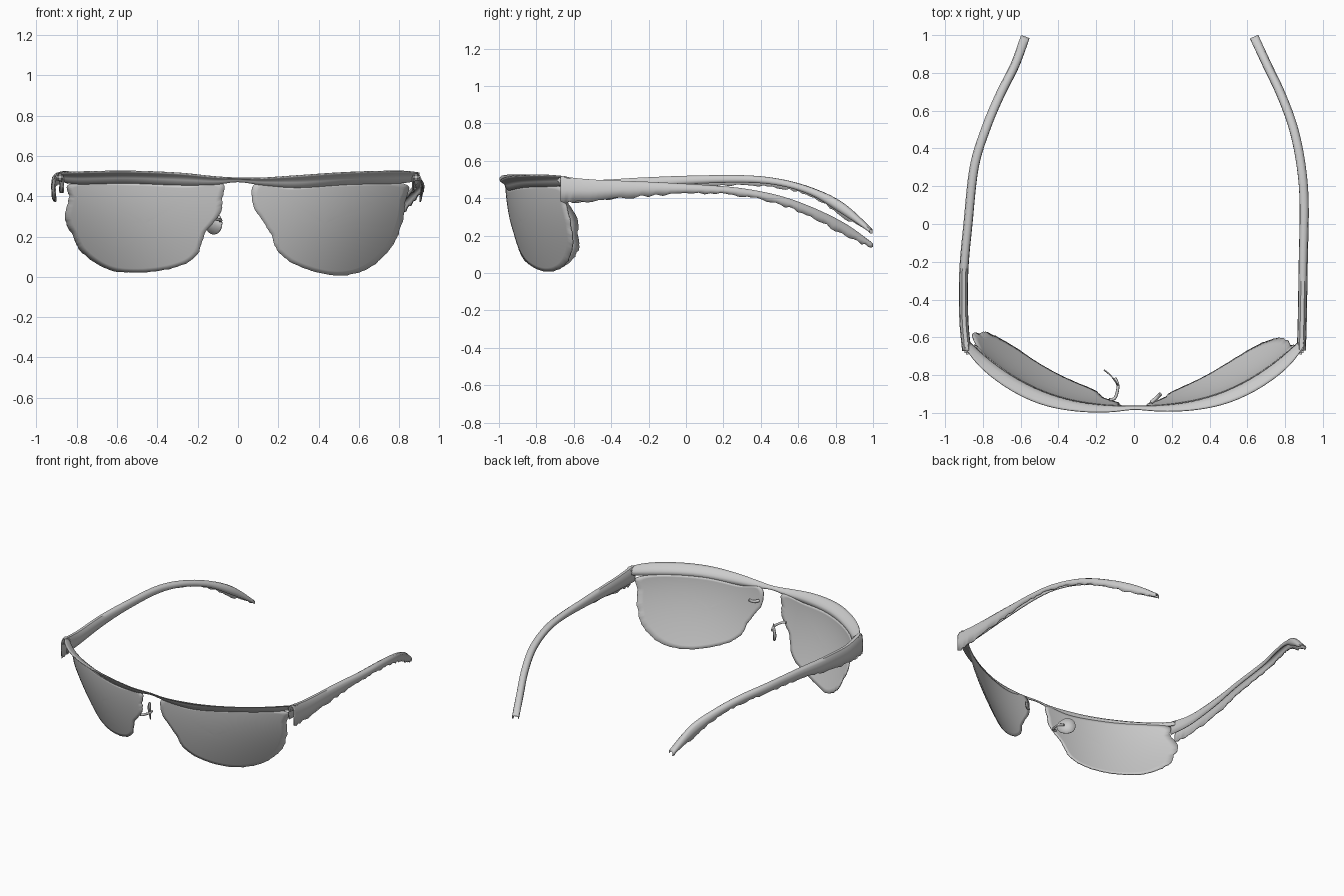
import bpy
import bmesh
import random
from mathutils import Vector

random.seed(4)
cube = bpy.data.objects.get("Cube")
if cube:
    bpy.data.objects.remove(cube)

grey = bpy.data.materials.new("plain grey")
grey.use_nodes = True
grey.diffuse_color = (0.6, 0.6, 0.6, 1)
grey.node_tree.nodes["Principled BSDF"].inputs["Base Color"].default_value = (0.6, 0.6, 0.6, 1)


def smooth_path(points, steps=6, closed=False):
    """Catmull-Rom curve through points of any dimension."""
    pts = [Vector(p) for p in points]
    n = len(pts)

    def at(i):
        return pts[i % n] if closed else pts[max(0, min(n - 1, i))]

    path = []
    for i in range(n if closed else n - 1):
        a, b, c, d = (at(i + k) for k in (-1, 0, 1, 2))
        for k in range(steps):
            t = k / steps
            path.append(0.5 * (2 * b + (c - a) * t + (2 * a - 5 * b + 4 * c - d) * t ** 2
                               + (3 * b - a - 3 * c + d) * t ** 3))
    if not closed:
        path.append(pts[-1])
    return path


def finish(name, bm, thickness=0.0):
    """Turn a bmesh into a smooth shaded grey object."""
    bmesh.ops.recalc_face_normals(bm, faces=bm.faces)
    mesh = bpy.data.meshes.new(name)
    bm.to_mesh(mesh)
    bm.free()
    mesh.materials.append(grey)
    obj = bpy.data.objects.new(name, mesh)
    bpy.context.collection.objects.link(obj)
    bpy.ops.object.select_all(action="DESELECT")
    obj.select_set(True)
    bpy.context.view_layer.objects.active = obj
    bpy.ops.object.shade_smooth_by_angle(angle=0.9)
    if thickness:
        shell = obj.modifiers.new("shell", "SOLIDIFY")
        shell.thickness = thickness
        shell.offset = 0


def sheet(name, sections, thickness):
    """Skin a row of open cross-sections."""
    bm = bmesh.new()
    rows = [[bm.verts.new(p) for p in s] for s in sections]
    for a, b in zip(rows, rows[1:]):
        for i in range(len(a) - 1):
            bm.faces.new((a[i], a[i + 1], b[i + 1], b[i]))
    finish(name, bm, thickness)


def wrap(x):
    """Depth of the wraparound front at the brow."""
    return -0.965 + 0.48 * abs(x) ** 2.5


def lens_depth(x, z):
    drop = max(0, (0.5 - z) / 0.5)
    return wrap(x) + (0.1 + 0.2 * x * x) * drop ** 1.7


# Lenses: bowed shells filled inwards from their outlines
def lens(name, outline):
    edge = smooth_path(outline, 8, True)
    center = sum(edge, Vector((0, 0))) / len(edge)
    bm = bmesh.new()
    rings = []
    for r in range(12):
        ring = []
        for p in edge:
            jag = random.uniform(-0.008, 0.008) if r == 0 and p.y < 0.42 else 0
            q = center + (p - center) * (1 - r / 12 + jag)
            ring.append(bm.verts.new((q.x, lens_depth(q.x, q.y), q.y)))
        rings.append(ring)
    hub = bm.verts.new((center.x, lens_depth(*center), center.y))
    n = len(edge)
    for i in range(n):
        j = (i + 1) % n
        for a, b in zip(rings, rings[1:]):
            bm.faces.new((a[i], a[j], b[j], b[i]))
        bm.faces.new((rings[-1][i], rings[-1][j], hub))
    finish(name, bm, 0.006)


lens("left_lens", [(.09, .465), (.07, .37), (.12, .28), (.165, .21), (.2, .125),
                   (.3, .055), (.48, .008), (.63, .035), (.75, .135), (.81, .26),
                   (.83, .385), (.82, .462), (.5, .462), (.25, .445)])
lens("right_lens", [(-.08, .465), (-.078, .39), (-.09, .31), (-.16, .22), (-.21, .1),
                    (-.32, .045), (-.5, .022), (-.65, .04), (-.77, .12), (-.815, .2),
                    (-.855, .29), (-.835, .39), (-.82, .465), (-.5, .467), (-.25, .455)])

# Brow flaring forward above the lenses, and bridge: x, top, height, reach
brow = smooth_path([(-.9, .515, .035, .05), (-.8, .52, .06, .08), (-.55, .524, .06, .075),
                    (-.3, .515, .06, .05), (-.12, .497, .04, .032), (0, .49, .02, .018),
                    (.12, .49, .035, .028), (.3, .502, .06, .045), (.55, .518, .06, .07),
                    (.8, .524, .06, .08), (.9, .515, .035, .05)])
sheet("brow_and_bridge", [[(x, wrap(x) - reach * f, top - tall * g)
                           for f, g in ((1, 0), (0.75, 0.12), (0.4, 0.3), (0.12, 0.55), (0, 1))]
                          for x, top, tall, reach in brow], 0.006)


# Temples: channels open underneath, with a shorter inner wall
def temple(name, side, rows):
    path = smooth_path(rows, 8)
    sections = []
    for i, (x, y, top, low) in enumerate(path):
        tangent = (path[min(i + 1, len(path) - 1)] - path[max(i - 1, 0)]).xy.normalized()
        out = Vector((tangent.y, -tangent.x)) * side
        tall = top - low
        low += random.uniform(-0.007, 0.007)
        profile = [(0.018, low), (0.022, top - tall * 0.5), (0.018, top - tall * 0.15),
                   (0.008, top), (-0.008, top), (-0.018, top - tall * 0.15),
                   (-0.02, top - tall * 0.4), (-0.018, top - tall * 0.7)]
        sections.append([(x + out.x * w, y + out.y * w, z) for w, z in profile])
    sheet(name, sections, 0.006)


temple("left_temple", 1, [(.885, -.67, .515, .375), (.89, -.5, .497, .385),
                          (.895, -.2, .485, .413), (.9, .1, .468, .425),
                          (.885, .3, .45, .412), (.845, .5, .41, .365), (.78, .68, .345, .29),
                          (.7, .85, .26, .195), (.635, .99, .16, .135)])
temple("right_temple", -1, [(-.885, -.67, .515, .375), (-.9, -.5, .495, .385),
                            (-.9, -.25, .507, .42), (-.878, 0, .517, .455),
                            (-.845, .3, .52, .468), (-.785, .5, .5, .455),
                            (-.71, .68, .45, .4), (-.63, .84, .37, .295),
                            (-.575, .99, .235, .21)])

# Hinge blocks joining the brow to the temples
for side, label in ((1, "left"), (-1, "right")):
    bm = bmesh.new()
    bmesh.ops.create_cube(bm, size=1)
    for v in bm.verts:
        v.co = Vector((v.co.x * 0.03 + side * 0.882, v.co.y * 0.07 - 0.655,
                       v.co.z * 0.03 + 0.495))
    bmesh.ops.bevel(bm, geom=bm.edges[:], offset=0.008, segments=2, affect="EDGES")
    finish(label + "_hinge", bm)


# Nose pad arms, and the one remaining pad
def wire(name, points, radius):
    curve = bpy.data.curves.new(name, "CURVE")
    curve.dimensions = "3D"
    curve.bevel_depth = radius
    curve.bevel_resolution = 2
    curve.use_fill_caps = True
    spline = curve.splines.new("POLY")
    path = smooth_path(points)
    spline.points.add(len(path) - 1)
    for point, co in zip(spline.points, path):
        point.co = (*co, 1)
    curve.materials.append(grey)
    bpy.context.collection.objects.link(bpy.data.objects.new(name, curve))


wire("right_pad_arm", [(-.13, -.93, .29), (-.1, -.92, .285), (-.085, -.86, .28),
                       (-.1, -.815, .27)], 0.008)
wire("left_pad_arm", [(.09, -.945, .38), (.12, -.92, .375), (.14, -.9, .39)], 0.01)

bm = bmesh.new()
bmesh.ops.create_circle(bm, cap_ends=True, radius=1, segments=24)
bmesh.ops.poke(bm, faces=bm.faces[:])
for v in bm.verts:
    u, h = v.co.x, v.co.y
    v.co = (-0.12 - 0.04 * u, -0.805 + 0.045 * u - 0.012 * u * u, 0.265 + 0.055 * h)
finish("right_nose_pad", bm, 0.006)
